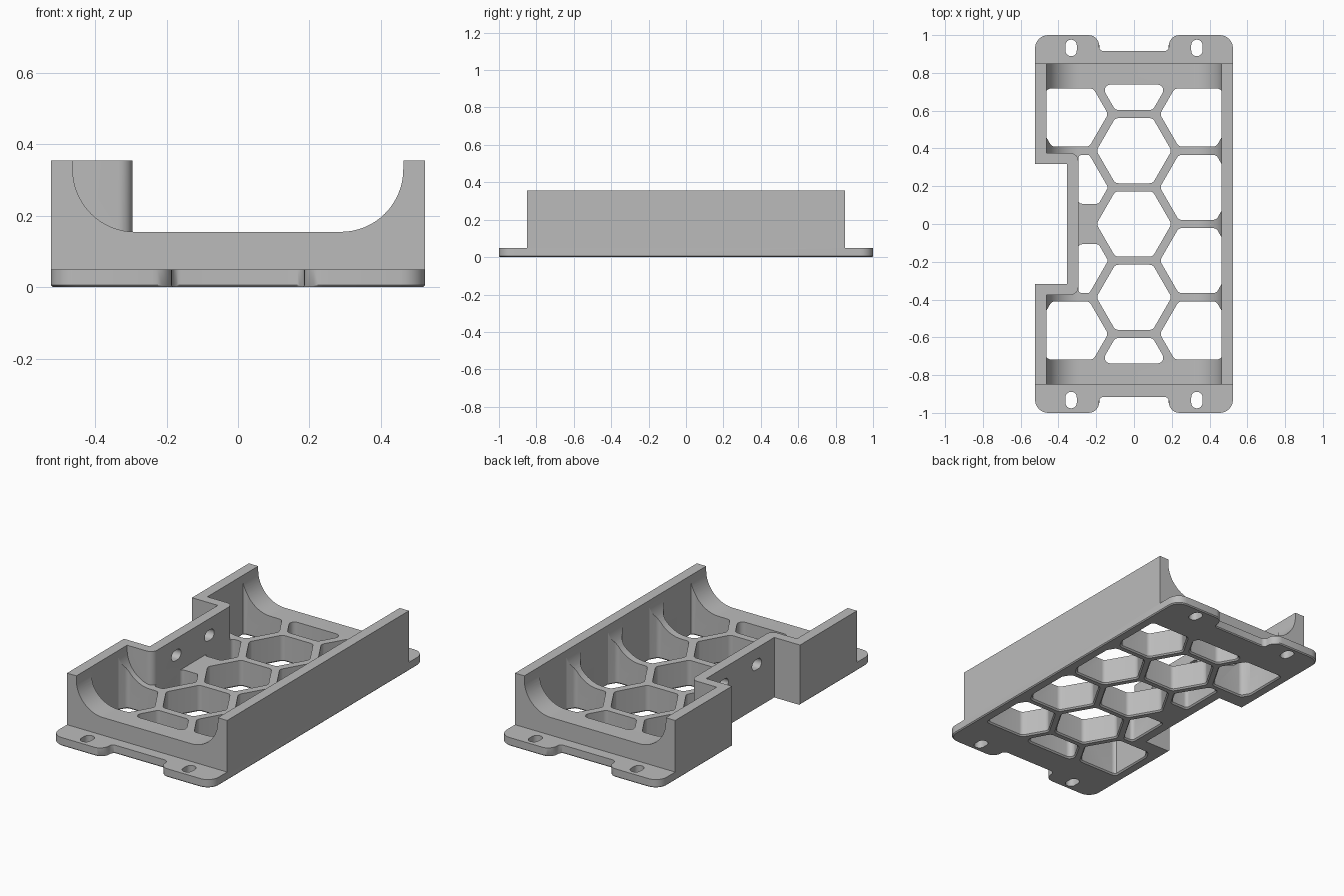
import bpy, bmesh, math
from mathutils import Vector

if "Cube" in bpy.data.objects:
    bpy.data.objects.remove(bpy.data.objects["Cube"])

HX, WALL, NX = 0.524, 0.463, -0.295   # outer half width, inner wall, inner face of recess
END, FLOOR, TOP = 0.85, 0.155, 0.355
PITCH, RAD = 0.388, 0.199             # honeycomb spacing and cell radius


def rounded(pts, radii, n=6):
    """Round each corner of a polygon with a tangent arc."""
    out = []
    for i, p in enumerate(pts):
        p, r = Vector(p), radii[i] if isinstance(radii, list) else radii
        if r == 0:
            out.append(p)
            continue
        a = (Vector(pts[i - 1]) - p).normalized()
        b = (Vector(pts[(i + 1) % len(pts)]) - p).normalized()
        half = a.angle(b) / 2
        c = p + (a + b).normalized() * (r / math.sin(half))
        t = r / math.tan(half)
        va, vb = p + a * t - c, p + b * t - c
        sweep = math.pi - 2 * half
        for k in range(n + 1):
            u = k / n
            out.append(c + (va * math.sin((1 - u) * sweep) + vb * math.sin(u * sweep)) / math.sin(sweep))
    return out


def clip(pts, axis, limit, sign):
    """Keep the part of a polygon where sign * coord <= sign * limit."""
    out = []
    for i, q in enumerate(pts):
        p, q = Vector(pts[i - 1]), Vector(q)
        dp, dq = sign * (p[axis] - limit), sign * (q[axis] - limit)
        if dp * dq < 0:
            out.append(p.lerp(q, dp / (dp - dq)))
        if dq <= 0:
            out.append(q)
    return out


def prism(bm, rings, place):
    """Solid through a list of (outline, height) rings."""
    vs = [[bm.verts.new(place(p, h)) for p in ring] for ring, h in rings]
    n = len(vs[0])
    for a, b in zip(vs, vs[1:]):
        for i in range(n):
            bm.faces.new((a[i - 1], a[i], b[i], b[i - 1]))
    bm.faces.new(vs[0])
    bm.faces.new(vs[-1])


def grow(pts, d):
    """Scale an outline by d at its edge about its middle."""
    lo = Vector((min(p[0] for p in pts), min(p[1] for p in pts)))
    hi = Vector((max(p[0] for p in pts), max(p[1] for p in pts)))
    c, s = (lo + hi) / 2, hi - lo
    return [Vector((c.x + (p[0] - c.x) * (1 + 2 * d / s.x),
                    c.y + (p[1] - c.y) * (1 + 2 * d / s.y))) for p in pts]


def make(name, bm):
    bmesh.ops.recalc_face_normals(bm, faces=bm.faces)
    me = bpy.data.meshes.new(name)
    bm.to_mesh(me)
    bm.free()
    ob = bpy.data.objects.new(name, me)
    bpy.context.collection.objects.link(ob)
    return ob


def cut(target, cutter):
    m = target.modifiers.new("cut", 'BOOLEAN')
    m.operation, m.solver, m.object = 'DIFFERENCE', 'EXACT', cutter
    bpy.context.view_layer.objects.active = target
    bpy.ops.object.modifier_apply(modifier=m.name)
    bpy.data.objects.remove(cutter)


def flat(p, h):
    return (p[0], p[1], h)


def box(bm, x0, x1, y0, y1, z0, z1):
    prism(bm, [([(x0, y0), (x1, y0), (x1, y1), (x0, y1)], z) for z in (z0, z1)], flat)


# Tray block: outline with mounting tabs, small chamfer underneath
quarter = [(HX, 1), (0.185, 1), (0.185, 0.915)]
rad = [0.07, 0.055, 0.025]
corners = quarter + [(-x, y) for x, y in quarter[::-1]]
corners += [(-x, -y) for x, y in quarter] + [(x, -y) for x, y in quarter[::-1]]
outline = rounded(corners, (rad + rad[::-1]) * 2)
bm = bmesh.new()
prism(bm, [(grow(outline, -0.006), 0), (outline, 0.006), (outline, TOP)], flat)
tray = make("tray", bm)

# Lower the tabs to flange thickness
bm = bmesh.new()
for s in (-1, 1):
    box(bm, -0.7, 0.7, *sorted((s * END, s * 1.2)), 0.05, 0.6)
cut(tray, make("tab_cutter", bm))

# Rounded channel, leaving the walls around the side recess standing
bm = bmesh.new()
profile = rounded([(-WALL, 0.6), (-WALL, FLOOR), (WALL, FLOOR), (WALL, 0.6)],
                  [0, 0.175, 0.175, 0], 16)
prism(bm, [(profile, -1.1), (profile, 1.1)], lambda p, h: (p[0], h, p[1]))
channel = make("channel_cutter", bm)
bm = bmesh.new()
keep = rounded([(-0.7, -0.375), (NX, -0.375), (NX, 0.375), (-0.7, 0.375)], [0, 0.04, 0.04, 0])
prism(bm, [(keep, 0.0), (keep, 0.8)], flat)
cut(channel, make("recess_keep", bm))
cut(tray, channel)

# Side recess through the full height
bm = bmesh.new()
box(bm, -0.7, -0.355, -0.318, 0.318, -0.1, 0.6)
cut(tray, make("recess_cutter", bm))


# Honeycomb openings, clipped by end ledges and walls
def cell(bm, cx, cy):
    pts = [Vector((cx + RAD * math.cos(k * math.pi / 3), cy + RAD * math.sin(k * math.pi / 3)))
           for k in range(6)]
    end = 0.738 if cx == 0 else 0.717
    pts = clip(clip(pts, 1, end, 1), 1, -end, -1)
    in_recess = cx < 0 and abs(cy) < 0.3
    if in_recess:                       # solid pad beside the recess wall
        s = 1 if cy > 0 else -1
        pts = clip(clip(pts, 1, s * 0.107, -s), 0, NX, -1)
    pts = rounded(pts, 0.02 if in_recess else 0.03)
    pts = clip(clip(pts, 0, WALL, 1), 0, -WALL, -1)
    prism(bm, [(grow(pts, 0.009), -0.001), (pts, 0.008), (pts, 0.6)], flat)


bm = bmesh.new()
side = PITCH * math.sqrt(3) / 2
for k in range(-2, 3):
    cell(bm, 0, k * PITCH)
for s in (-1, 1):
    for k in (-1.5, -0.5, 0.5, 1.5):
        cell(bm, s * side, k * PITCH)
cut(tray, make("honeycomb_cutter", bm))


# Slotted screw holes in the tabs and in the recess wall
def slot(bm, cx, cy, length, width, h0, h1, place):
    r, d = width / 2, (length - width) / 2
    pts = []
    for k in range(26):
        a = math.pi * (k if k < 13 else k - 1) / 12
        pts.append((cx + r * math.cos(a), cy + r * math.sin(a) + (d if k < 13 else -d)))
    prism(bm, [(pts, h0), (pts, h1)], place)


bm = bmesh.new()
for sx in (-1, 1):
    for sy in (-1, 1):
        slot(bm, sx * 0.333, sy * 0.932, 0.088, 0.06, -0.1, 0.2, flat)
for sy in (-1, 1):
    slot(bm, 0.257, sy * 0.155, 0.088, 0.06, -0.42, -0.25, lambda p, h: (h, p[1], p[0]))
cut(tray, make("slot_cutter", bm))

# Colour and shading
grey = bpy.data.materials.new("plain grey")
grey.diffuse_color = (0.5, 0.5, 0.5, 1)
grey.use_nodes = True
grey.node_tree.nodes["Principled BSDF"].inputs["Base Color"].default_value = grey.diffuse_color
tray.data.materials.clear()
tray.data.materials.append(grey)
for f in tray.data.polygons:
    f.material_index = 0
bpy.ops.object.select_all(action='DESELECT')
tray.select_set(True)
bpy.context.view_layer.objects.active = tray
bpy.ops.object.shade_smooth_by_angle(angle=math.radians(30))
